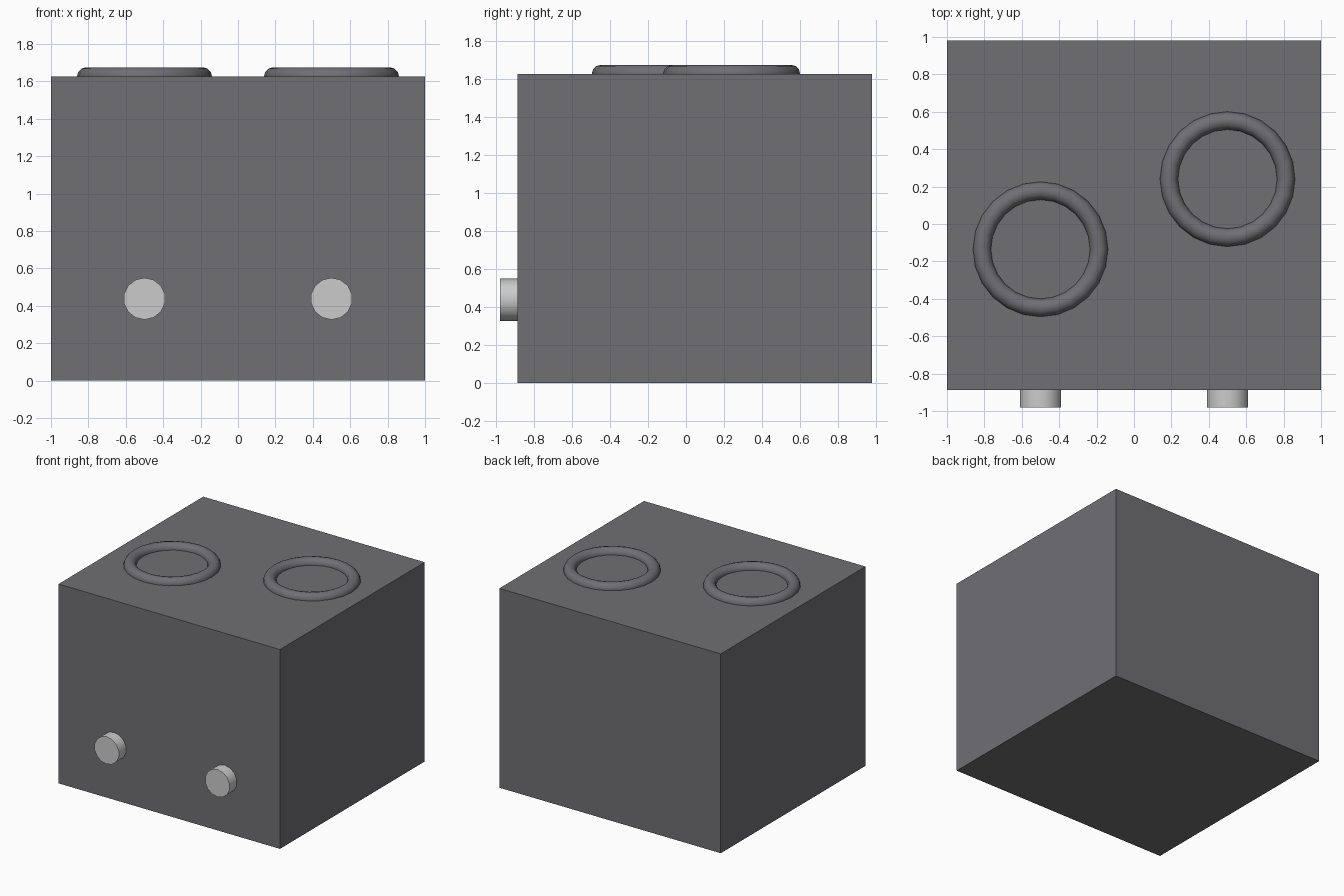
import bpy
from math import pi

if "Cube" in bpy.data.objects:
    bpy.data.objects.remove(bpy.data.objects["Cube"])

dark = bpy.data.materials.new("dark_grey")
dark.diffuse_color = (0.16, 0.16, 0.175, 1)
dark.use_nodes = True
dark.node_tree.nodes["Principled BSDF"].inputs["Base Color"].default_value = dark.diffuse_color
light = bpy.data.materials.new("light_grey")
light.diffuse_color = (0.6, 0.6, 0.6, 1)
light.use_nodes = True
light.node_tree.nodes["Principled BSDF"].inputs["Base Color"].default_value = light.diffuse_color

FRONT, BACK, TOP = -0.887, 0.98, 1.627


def finish(name, mat, smooth=False):
    ob = bpy.context.object
    ob.name = name
    ob.data.materials.append(mat)
    if smooth:
        bpy.ops.object.shade_smooth_by_angle(angle=pi / 4)
    return ob


# Stove body
bpy.ops.mesh.primitive_cube_add(size=1, location=(0, (FRONT + BACK) / 2, TOP / 2))
body = bpy.context.object
body.scale = (2, BACK - FRONT, TOP)
bpy.ops.object.transform_apply(location=False, rotation=False, scale=True)
finish("stove_body", dark)

# Burner rings, half sunk into the top
for side, x, y in (("left", -0.5, -0.135), ("right", 0.5, 0.24)):
    bpy.ops.mesh.primitive_torus_add(major_radius=0.313, minor_radius=0.048,
                                     major_segments=24, minor_segments=12,
                                     location=(x, y, TOP))
    finish(f"burner_ring_{side}", dark, True)

# Control knobs on the front, pushed slightly into the body
for side, x in (("left", -0.5), ("right", 0.5)):
    bpy.ops.mesh.primitive_cylinder_add(vertices=14, radius=0.112, depth=0.113,
                                        location=(x, -0.98 + 0.0565, 0.438),
                                        rotation=(pi / 2, 0, 0))
    finish(f"knob_{side}", light, True)
